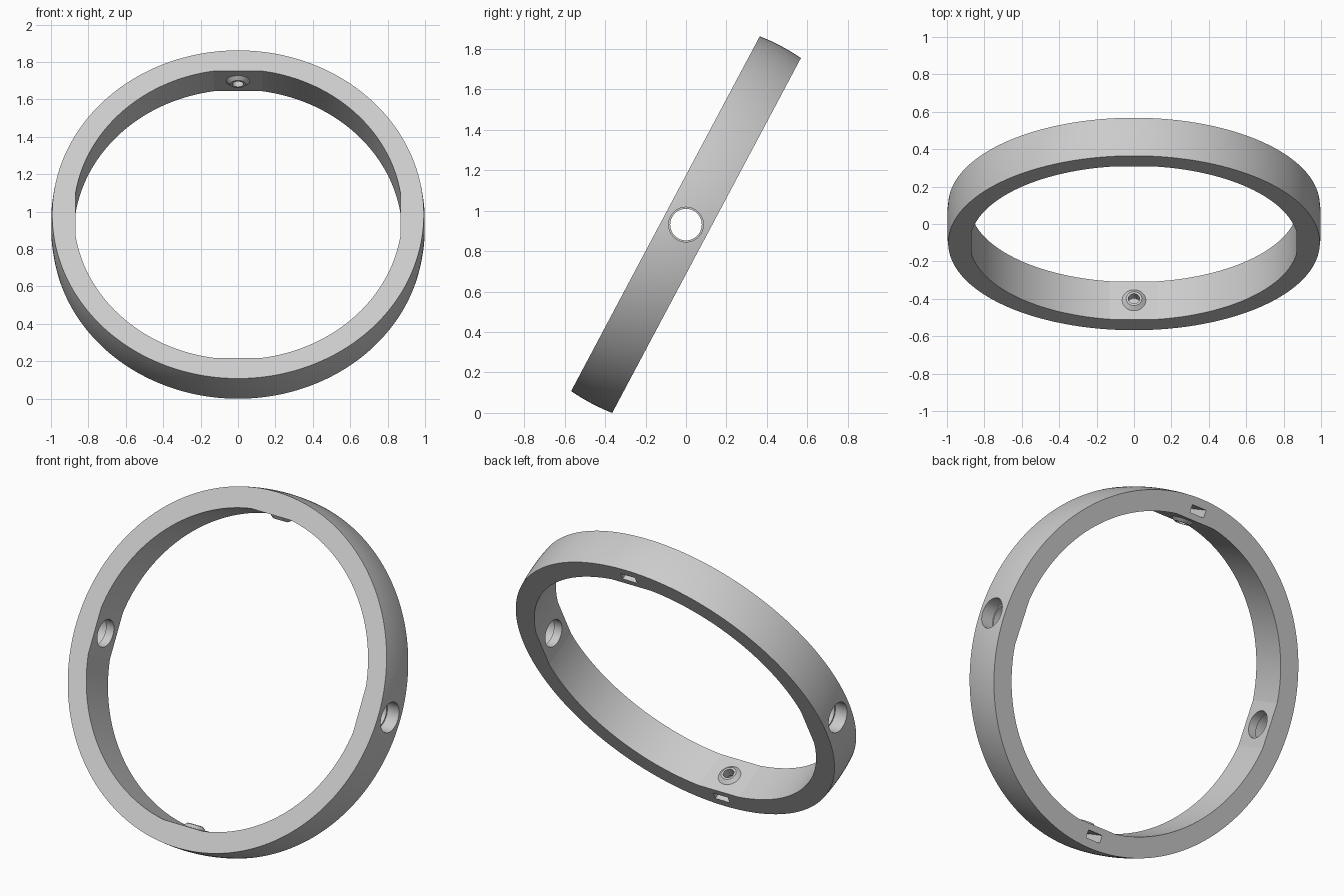
import bpy, bmesh
from math import cos, sin, pi, radians, sqrt
from mathutils import Matrix, Vector

cube = bpy.data.objects.get("Cube")
if cube:
    bpy.data.objects.remove(cube)

HALF = 0.115          # half width of the band
BORE = 0.878          # inner radius
SEGS = 256
FLAT = BORE * cos(6 * 2 * pi / SEGS)   # distance of the four inner flats
TILT = radians(62)

grey = bpy.data.materials.new("plain grey")
grey.use_nodes = True
grey.diffuse_color = (0.6, 0.6, 0.6, 1)
grey.node_tree.nodes["Principled BSDF"].inputs["Base Color"].default_value = (0.6, 0.6, 0.6, 1)


def make_object(name, bm):
    bmesh.ops.recalc_face_normals(bm, faces=bm.faces)
    mesh = bpy.data.meshes.new(name)
    bm.to_mesh(mesh)
    bm.free()
    mesh.materials.append(grey)
    obj = bpy.data.objects.new(name, mesh)
    bpy.context.collection.objects.link(obj)
    return obj


def cone(name, start, end, r1, r2):
    """Round solid between two points."""
    a, b = Vector(start), Vector(end)
    bm = bmesh.new()
    turn = (b - a).to_track_quat('Z', 'Y').to_matrix().to_4x4()
    bmesh.ops.create_cone(bm, cap_ends=True, segments=64, radius1=r1, radius2=r2,
                          depth=(b - a).length,
                          matrix=Matrix.Translation((a + b) / 2) @ turn)
    return make_object(name, bm)


def box(name, centre, size):
    bm = bmesh.new()
    bmesh.ops.create_cube(bm, size=1, matrix=Matrix.Translation(centre) @ Matrix.Diagonal((*size, 1)))
    return make_object(name, bm)


def combine(target, tool, operation):
    tool.hide_render = True
    bpy.context.view_layer.objects.active = target
    mod = target.modifiers.new(operation.lower(), 'BOOLEAN')
    mod.operation, mod.object, mod.solver = operation, tool, 'EXACT'
    bpy.ops.object.modifier_apply(modifier=mod.name)
    bpy.data.objects.remove(tool)


# Band: spherical outside, straight bore with four flats
bm = bmesh.new()
STEPS = 8
loops = []
for i in range(SEGS):
    a = 2 * pi * i / SEGS
    c, s = cos(a), sin(a)
    inner = min(BORE, FLAT / max(abs(c), abs(s)))
    heights = [HALF * (2 * k / STEPS - 1) for k in range(STEPS + 1)]
    profile = [(sqrt(1 - h * h), h) for h in heights] + [(inner, HALF), (inner, -HALF)]
    loops.append([bm.verts.new((r * c, r * s, h)) for r, h in profile])
for i, here in enumerate(loops):
    there = loops[(i + 1) % SEGS]
    for k in range(len(here)):
        n = (k + 1) % len(here)
        bm.faces.new((here[k], there[k], there[n], here[n]))
ring = make_object("tilted_ring", bm)

for side in (1, -1):
    # Tapered nub, blind hole and rear slot at top and bottom
    combine(ring, cone("nub", (0, side * 0.885, 0), (0, side * 0.85, 0), 0.082, 0.042), 'UNION')
    combine(ring, cone("nub_hole", (0, side * 0.8, 0), (0, side * 0.945, 0), 0.03, 0.03), 'DIFFERENCE')
    combine(ring, box("rear_slot", (0, side * 0.925, -0.06), (0.095, 0.044, 0.22)), 'DIFFERENCE')
    # Stepped pivot hole on each flank
    combine(ring, cone("pivot_hole", (side * 0.8, 0, 0), (side * 1.1, 0, 0), 0.078, 0.078), 'DIFFERENCE')
    combine(ring, cone("pivot_recess", (side * 0.92, 0, 0), (side * 1.1, 0, 0), 0.086, 0.086), 'DIFFERENCE')

# Tilt the ring and stand it on the floor
ring.data.transform(Matrix.Rotation(TILT, 4, 'X'))
low = min(v.co.z for v in ring.data.vertices)
ring.data.transform(Matrix.Translation((0, 0, -low)))

bpy.ops.object.select_all(action='DESELECT')
ring.select_set(True)
bpy.context.view_layer.objects.active = ring
bpy.ops.object.shade_smooth_by_angle(angle=radians(7))
